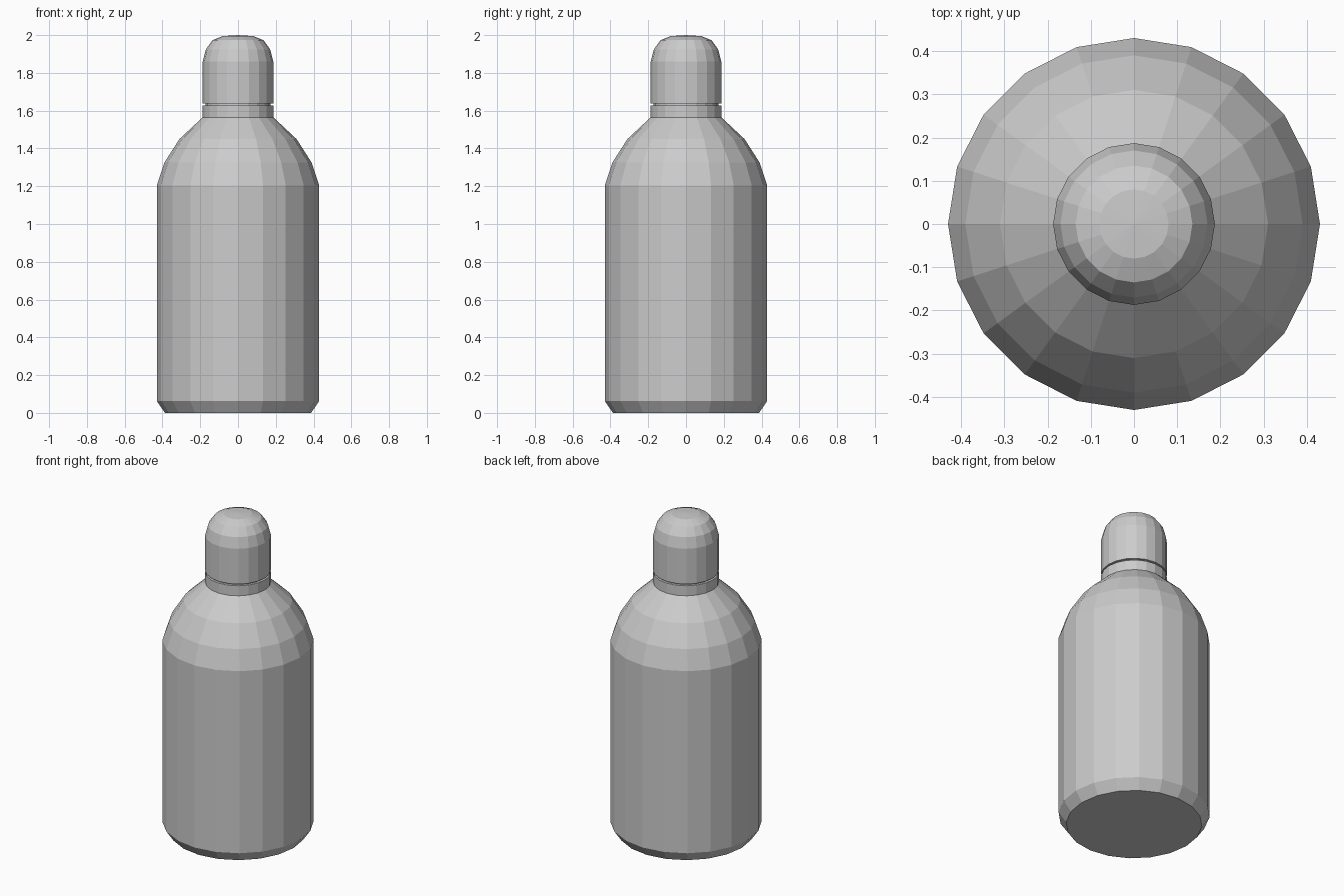
import bpy, bmesh
from math import cos, sin, tau

if "Cube" in bpy.data.objects:
    bpy.data.objects.remove(bpy.data.objects["Cube"])

SIDES = 20


def lathe(name, profile):
    """Revolve (radius, z) points around z; radius 0 makes a pole, open ends get a flat cap."""
    bm = bmesh.new()
    rings = []
    for r, z in profile:
        n = SIDES if r > 0 else 1
        rings.append([bm.verts.new((r * cos(tau * i / SIDES), r * sin(tau * i / SIDES), z))
                      for i in range(n)])
    for a, b in zip(rings, rings[1:]):
        for i in range(SIDES):
            j = (i + 1) % SIDES
            if len(b) == 1:
                bm.faces.new((a[i], a[j], b[0]))
            else:
                bm.faces.new((a[i], a[j], b[j], b[i]))
    for ring in (rings[0], rings[-1]):
        if len(ring) > 1:
            bm.faces.new(ring)
    bmesh.ops.recalc_face_normals(bm, faces=bm.faces)
    mesh = bpy.data.meshes.new(name)
    bm.to_mesh(mesh)
    bm.free()
    obj = bpy.data.objects.new(name, mesh)
    bpy.context.collection.objects.link(obj)
    return obj


# Bottle: chamfered base, straight wall, rounded shoulder, neck collar and inset groove
lathe("bottle_body", [
    (0.387, 0.005 - 0.005), (0.43, 0.063), (0.43, 1.205), (0.39, 1.325), (0.31, 1.45),
    (0.187, 1.565), (0.187, 1.628), (0.172, 1.628), (0.172, 1.639)])

# Cap: straight wall with a domed top
lathe("bottle_cap", [
    (0.187, 1.639), (0.187, 1.86), (0.17, 1.925), (0.135, 1.973), (0.08, 1.995), (0, 2.0)])
